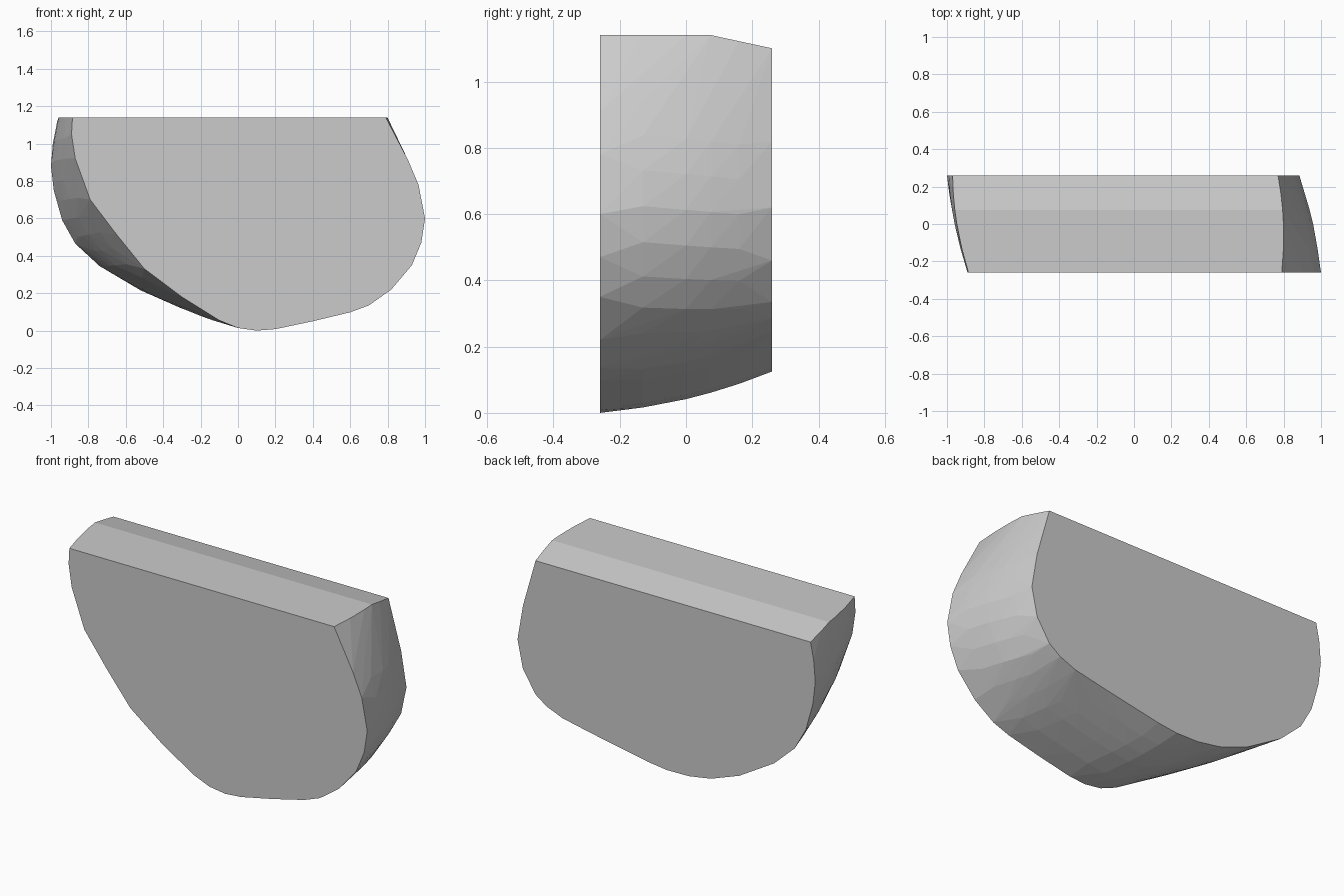
import bpy, bmesh, math
from mathutils import Vector

if "Cube" in bpy.data.objects:
    bpy.data.objects.remove(bpy.data.objects["Cube"])

HALF = 0.26          # half thickness in y
BULGE = 0.022        # outward swelling of the rim at mid thickness
CENTRE = Vector((0.0, 0.65))

# (x, z) outlines from top left, round the bottom, to top right
FRONT = [(-.885, 1.14), (-.89, 1.05), (-.87, .92), (-.79, .70), (-.65, .515), (-.5, .33),
         (-.3, .18), (-.1, .055), (0, .014), (.1, 0), (.2, .008), (.4, .05), (.6, .098),
         (.7, .135), (.82, .22), (.93, .35), (.98, .47), (1, .6), (.965, .78),
         (.91, .91), (.79, 1.14)]
BACK = [(-.97, 1.10), (-.99, 1.0), (-1, .88), (-.985, .75), (-.94, .59), (-.87, .465),
        (-.74, .345), (-.52, .215), (-.34, .15), (-.2, .127), (-.06, .125), (.06, .14),
        (.42, .208), (.60, .245), (.70, .285), (.77, .335), (.85, .46), (.884, .62),
        (.85, .82), (.77, 1.10)]


def top_z(y):
    """Height of the top: level, then sloping down to the back."""
    return 1.14 - 0.04 * max(0, y - 0.075) / (HALF - 0.075)


def resample(points, n):
    """Spread n points evenly along an outline."""
    p = [Vector(q) for q in points]
    d = [0]
    for a, b in zip(p, p[1:]):
        d.append(d[-1] + (b - a).length)
    out, k = [], 0
    for i in range(n):
        t = d[-1] * i / (n - 1)
        while k < len(p) - 2 and d[k + 1] < t:
            k += 1
        out.append(p[k].lerp(p[k + 1], (t - d[k]) / (d[k + 1] - d[k])))
    return out


bm = bmesh.new()

# flat front and back faces
for outline, y in ((FRONT, -HALF), (BACK, HALF)):
    for x, z in outline:
        bm.verts.new((x, y, z))

# swelling rim between them
front, back = resample(FRONT, 32), resample(BACK, 32)
for y in (-0.13, 0, 0.075, 0.16):
    t = (y + HALF) / (2 * HALF)
    for i, (a, b) in enumerate(zip(front, back)):
        p = a.lerp(b, t)
        p += (p - CENTRE).normalized() * BULGE * (1 - (y / HALF) ** 2)
        z = top_z(y) if i in (0, 31) else min(p.y, top_z(y))
        bm.verts.new((p.x, y, z))

# one convex skin over all the sections
res = bmesh.ops.convex_hull(bm, input=bm.verts[:])
loose = [v for v in bm.verts if not v.link_faces]
bmesh.ops.delete(bm, geom=loose, context='VERTS')
bmesh.ops.dissolve_limit(bm, angle_limit=math.radians(0.5), verts=bm.verts[:], edges=bm.edges[:])
bmesh.ops.recalc_face_normals(bm, faces=bm.faces[:])

mesh = bpy.data.meshes.new("rounded_slab")
bm.to_mesh(mesh)
bm.free()
bpy.context.collection.objects.link(bpy.data.objects.new("rounded_slab", mesh))
